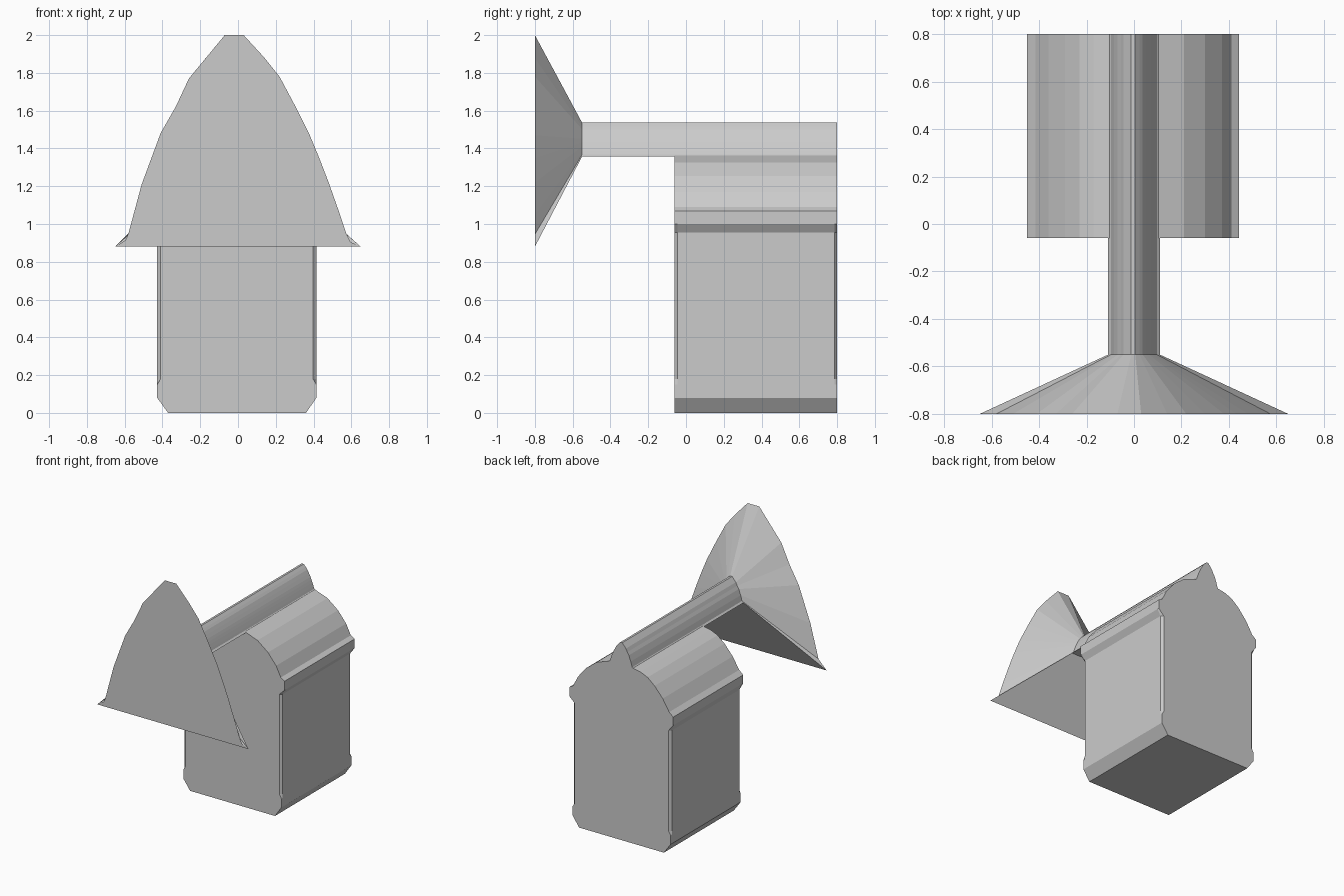
import bpy, bmesh

if "Cube" in bpy.data.objects:
    bpy.data.objects.remove(bpy.data.objects["Cube"])

grey = bpy.data.materials.new("plain grey")
grey.diffuse_color = (0.6, 0.6, 0.6, 1)
grey.use_nodes = True
grey.node_tree.nodes["Principled BSDF"].inputs["Base Color"].default_value = grey.diffuse_color


def loft(name, rings, cap_start=True, cap_end=True, front=None):
    """Skin a list of rings [(y, [(x, z), ...]), ...] into one flat shaded object."""
    bm = bmesh.new()
    loops = [[bm.verts.new((x, y, z)) for x, z in pts] for y, pts in rings]
    for a, b in zip(loops, loops[1:]):
        n = len(a)
        for i in range(n):
            j = (i + 1) % n
            bm.faces.new((a[i], a[j], b[j], b[i]))
    if cap_start:
        bm.faces.new(loops[0])
    if cap_end:
        bm.faces.new(loops[-1])
    bmesh.ops.recalc_face_normals(bm, faces=bm.faces)
    # optional separate front panel
    if front:
        y, pts = front
        f = bm.faces.new([bm.verts.new((x, y, z)) for x, z in pts])
        f.normal_update()
        if f.normal.y > 0:
            f.normal_flip()
    me = bpy.data.meshes.new(name)
    bm.to_mesh(me)
    bm.free()
    me.materials.append(grey)
    ob = bpy.data.objects.new(name, me)
    bpy.context.collection.objects.link(ob)
    return ob


# House: extruded profile whose upright corners are stop-chamfered
def house_profile(cut):
    right = [(0.36, 0), (0.415, 0.08), (0.415, 0.15), (0.415 - cut, 0.18),
             (0.415 - cut, 0.955), (0.443, 1.0), (0.443, 1.07), (0.41, 1.09),
             (0.37, 1.17), (0.30, 1.255), (0.21, 1.325), (0.105, 1.362)]
    left = [(-0.107, 1.362), (-0.17, 1.35), (-0.23, 1.325), (-0.29, 1.275),
            (-0.36, 1.195), (-0.415, 1.105), (-0.45, 1.075), (-0.45, 1.01),
            (-0.428 + cut, 0.96), (-0.428 + cut, 0.18), (-0.428, 0.15),
            (-0.428, 0.08), (-0.37, 0)]
    return right + left


loft("house", [(-0.06, house_profile(0.018)), (-0.045, house_profile(0)),
               (0.785, house_profile(0)), (0.8, house_profile(0.018))])

# Flared bell outline; the ridge is the same outline scaled down
outline = [(-0.65, 0.88), (-0.58, 0.95), (-0.51, 1.21), (-0.41, 1.48),
           (-0.33, 1.62), (-0.26, 1.77), (-0.07, 2.0), (0.03, 2.0),
           (0.14, 1.88), (0.22, 1.78), (0.30, 1.63), (0.38, 1.47),
           (0.43, 1.35), (0.48, 1.22), (0.54, 1.05), (0.575, 0.945), (0.65, 0.88)]
small = [(x * 0.167, 1.357 + (z - 0.88) * 0.16) for x, z in outline]

# Ridge tube running the full length of the roof
loft("ridge", [(-0.55, small), (0.8, small)], cap_start=False)

# Bell, with a front panel whose lower corners are slightly notched
panel = outline[:1] + [(-0.595, 0.915)] + outline[1:-1] + [(0.595, 0.905)] + outline[-1:]
loft("bell", [(-0.8, outline), (-0.55, small)], cap_start=False, cap_end=False,
     front=(-0.8, panel))
